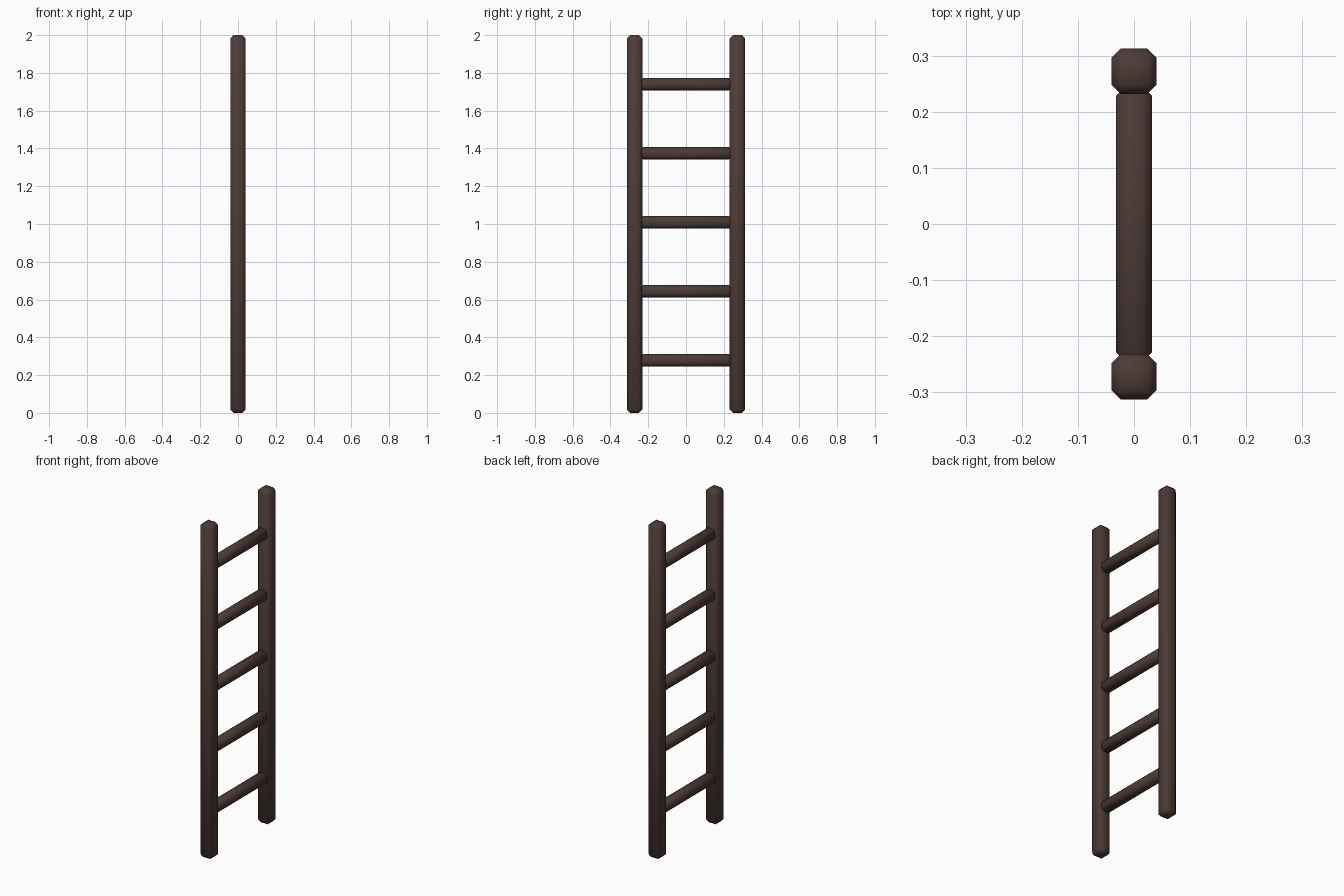
import bpy

if "Cube" in bpy.data.objects:
    bpy.data.objects.remove(bpy.data.objects["Cube"])

# Dark brown wood
wood = bpy.data.materials.new("dark_wood")
wood.diffuse_color = (0.075, 0.043, 0.036, 1)
wood.use_nodes = True
wood.node_tree.nodes["Principled BSDF"].inputs["Base Color"].default_value = wood.diffuse_color


def beam(name, size, location, chamfer):
    bpy.ops.mesh.primitive_cube_add(size=1, location=location)
    ob = bpy.context.object
    ob.name = name
    ob.scale = size
    bpy.ops.object.transform_apply(location=False, rotation=False, scale=True)
    mod = ob.modifiers.new("chamfer", 'BEVEL')
    mod.width = chamfer
    mod.segments = 1
    bpy.ops.object.modifier_apply(modifier=mod.name)
    bpy.ops.object.shade_smooth()
    ob.data.materials.append(wood)
    return ob


# Two upright rails
for side, y in (("left", -0.272), ("right", 0.272)):
    beam(f"{side}_rail", (0.081, 0.081, 2.0), (0, y, 1.0), 0.017)

# Five octagonal rungs between the rails, ends set slightly into them
for i in range(5):
    beam(f"rung_{i + 1}", (0.065, 0.49, 0.065), (0, 0, 0.278 + 0.3655 * i), 0.017)
